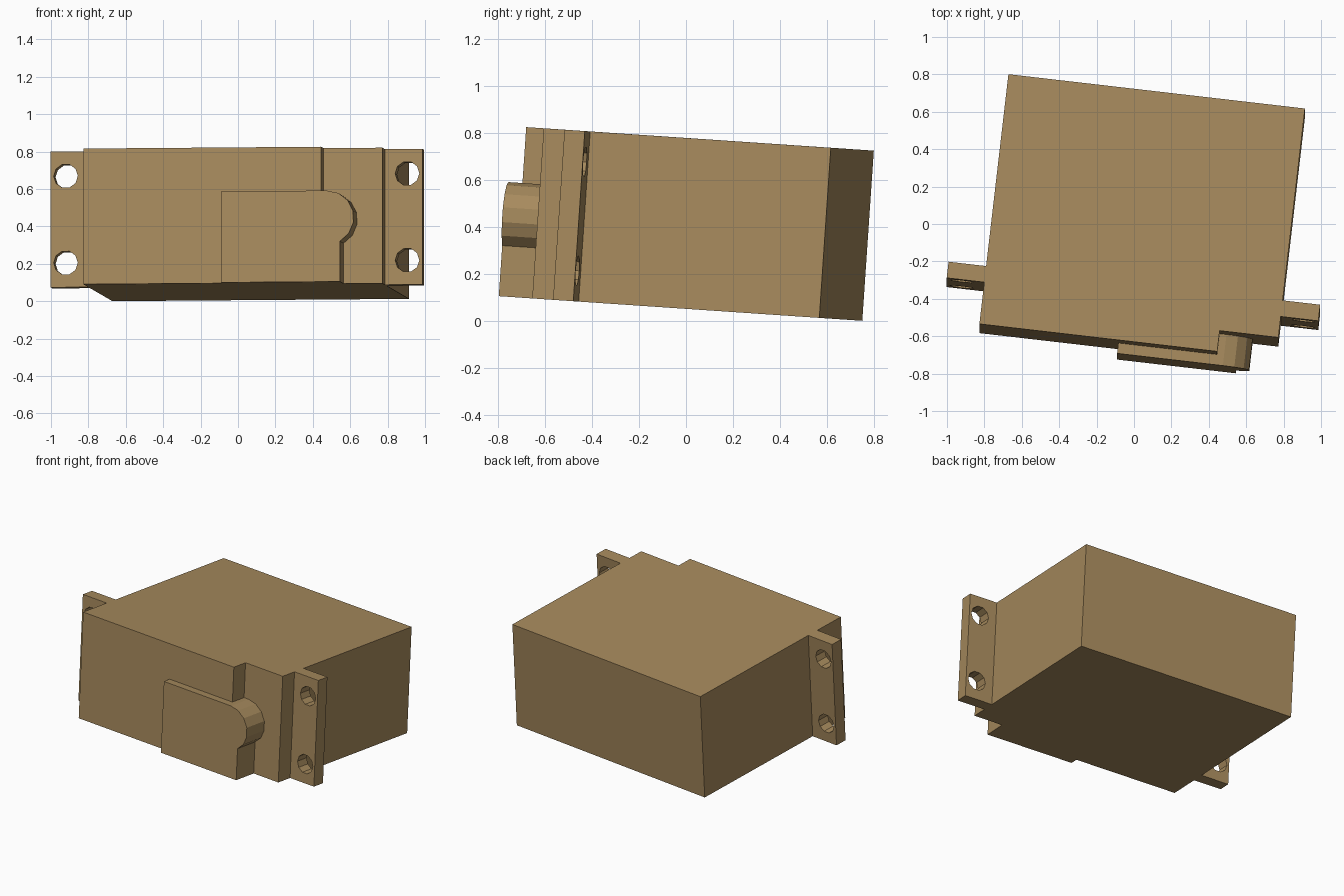
import bpy, bmesh
from math import radians, cos, sin, tau
from mathutils import Matrix, Euler, Vector

cube = bpy.data.objects.get("Cube")
if cube:
    bpy.data.objects.remove(cube, do_unlink=True)

# One tan material
tan_mat = bpy.data.materials.new("tan")
tan_mat.use_nodes = True
colour = (0.385, 0.255, 0.11, 1)
tan_mat.diffuse_color = colour
tan_mat.node_tree.nodes["Principled BSDF"].inputs["Base Color"].default_value = colour

# The whole housing sits slightly tilted
POSE = Matrix.Translation((-0.034, -0.675, 0.097)) @ \
    Euler((radians(-3.85), radians(-0.44), radians(-6.6))).to_matrix().to_4x4()
HEIGHT = 0.727
HALF = 0.798
DEPTH = 1.347
NOTCH = 0.112


def prism(name, outline, axis, start, end):
    """Extrude a 2D outline along z (plan outline) or y (front outline)."""
    def place(p, d):
        return Vector((p[0], p[1], d) if axis == "z" else (p[0], d, p[1]))
    bm = bmesh.new()
    face = bm.faces.new([bm.verts.new(place(p, start)) for p in outline])
    extruded = bmesh.ops.extrude_face_region(bm, geom=[face])["geom"]
    shift = place((0, 0), end - start)
    bmesh.ops.translate(bm, vec=shift,
                        verts=[v for v in extruded if isinstance(v, bmesh.types.BMVert)])
    bmesh.ops.recalc_face_normals(bm, faces=bm.faces)
    mesh = bpy.data.meshes.new(name)
    bm.to_mesh(mesh)
    bm.free()
    mesh.materials.append(tan_mat)
    obj = bpy.data.objects.new(name, mesh)
    bpy.context.collection.objects.link(obj)
    obj.matrix_world = POSE
    return obj


def arc(cx, cz, r, first, last, steps):
    angles = [first + (last - first) * i / steps for i in range(steps + 1)]
    return [(cx + r * cos(a), cz + r * sin(a)) for a in angles]


# Housing with a notched front corner
prism("housing", [(-HALF, 0), (0.482, 0), (0.482, NOTCH), (HALF, NOTCH),
                  (HALF, DEPTH), (-HALF, DEPTH)], "z", 0, HEIGHT)

# Raised front cover with a rounded hub end
prism("front_cover", [(-0.05, 0), (0.589, 0)]
      + arc(0.519, 0.343, 0.145, radians(-61), radians(90), 6)
      + [(-0.05, 0.488)], "y", -0.056, NOTCH + 0.005)

# Mounting tabs, each with two through holes
for side, s in (("left", 1), ("right", -1)):
    tab = prism(side + "_mounting_tab",
                [(s * 0.78, 0.225), (s, 0.225), (s, 0.312), (s * 0.78, 0.312)],
                "z", 0, HEIGHT)
    for z in (0.131, 0.596):
        circle = arc(s * 0.919, z, 0.065, 0, tau * 0.9, 9)
        cutter = prism("hole_cutter", circle, "y", 0.15, 0.4)
        cutter.hide_render = True
        mod = tab.modifiers.new("hole", "BOOLEAN")
        mod.operation = "DIFFERENCE"
        mod.solver = "EXACT"
        mod.object = cutter
        with bpy.context.temp_override(object=tab, active_object=tab):
            bpy.ops.object.modifier_apply(modifier=mod.name)
        bpy.data.objects.remove(cutter, do_unlink=True)
